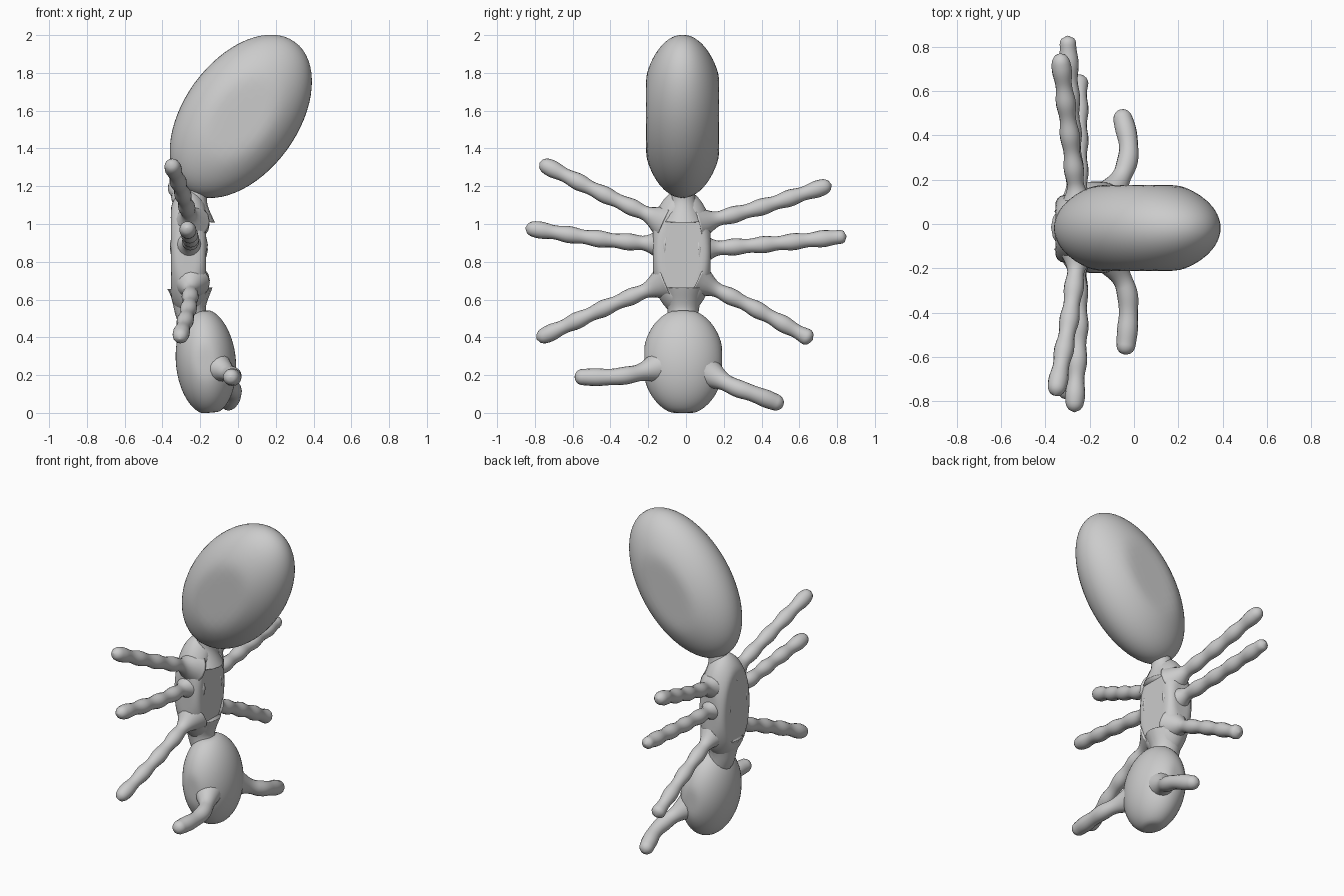
import bpy, bmesh, math
from mathutils import Vector, Matrix

if "Cube" in bpy.data.objects:
    bpy.data.objects.remove(bpy.data.objects["Cube"])


def finish(name, bm):
    bmesh.ops.recalc_face_normals(bm, faces=bm.faces)
    for f in bm.faces:
        f.smooth = True
    me = bpy.data.meshes.new(name)
    bm.to_mesh(me)
    bm.free()
    ob = bpy.data.objects.new(name, me)
    bpy.context.collection.objects.link(ob)
    return ob


def blob(name, centre, radii, limits, tilt=0):
    """Ellipsoid whose sides are flattened at the given limits."""
    bm = bmesh.new()
    bmesh.ops.create_uvsphere(bm, u_segments=48, v_segments=32, radius=1)
    for v in bm.verts:
        for i in range(3):
            v.co[i] = max(-limits[i], min(limits[i], v.co[i] * radii[i]))
    for _ in range(2):
        bmesh.ops.smooth_vert(bm, verts=bm.verts, factor=0.5,
                              use_axis_x=True, use_axis_y=True, use_axis_z=True)
    bm.transform(Matrix.Translation(centre) @ Matrix.Rotation(math.radians(tilt), 4, 'Y'))
    return finish(name, bm)


def limb(name, pts, r, flare=0.05, wave=0.004, flare_len=0.12):
    """Round-ended tube through pts, flared where it joins the body."""
    pts = [Vector(p) for p in pts]
    n, sides = 36, 16
    ext = [2 * pts[0] - pts[1]] + pts + [2 * pts[-1] - pts[-2]]
    path = []
    for i in range(len(pts) - 1):
        a, b, c, d = ext[i:i + 4]
        for k in range(n):
            t = k / n
            path.append(0.5 * (2 * b + (c - a) * t + (2 * a - 5 * b + 4 * c - d) * t * t
                               + (3 * b - a - 3 * c + d) * t ** 3))
    path.append(pts[-1])
    dist = [0]
    for a, b in zip(path, path[1:]):
        dist.append(dist[-1] + (b - a).length)
    bm = bmesh.new()
    rings = []
    for i, p in enumerate(path):
        tan = (path[min(i + 1, len(path) - 1)] - path[max(i - 1, 0)]).normalized()
        u = tan.cross(Vector((1, 0, 0))).normalized()
        w = tan.cross(u)
        s, left = dist[i], dist[-1] - dist[i]
        rad = r + wave * math.sin(s * 40) + flare * max(0, 1 - s / flare_len) ** 2
        if left < r:
            rad *= max(0.05, math.sqrt(1 - (1 - left / r) ** 2))
        rings.append([bm.verts.new(p + rad * (math.cos(a) * u + math.sin(a) * w))
                      for a in (2 * math.pi * k / sides for k in range(sides))])
    for A, B in zip(rings, rings[1:]):
        for k in range(sides):
            j = (k + 1) % sides
            bm.faces.new((A[k], A[j], B[j], B[k]))
    bm.faces.new(rings[0])
    bm.faces.new(rings[-1])
    return finish(name, bm)


# Body
blob("abdomen", (0.015, -0.018, 1.57), (0.304, 0.225, 0.488), (1, 0.194, 1), 36)
blob("thorax", (-0.262, -0.022, 0.85), (0.14, 0.175, 0.335), (0.093, 0.153, 1))
blob("head", (-0.17, -0.015, 0.27), (0.16, 0.218, 0.283), (0.16, 0.206, 0.27), -5)

# Waist and neck
limb("waist", [(-0.24, -0.015, 1.02), (-0.225, -0.015, 1.15), (-0.18, -0.015, 1.28)],
     0.06, 0.06, 0, 0.16)
limb("neck", [(-0.255, -0.015, 0.66), (-0.25, -0.015, 0.53), (-0.2, -0.015, 0.42)],
     0.08, 0.04, 0, 0.16)

# Legs: hip, knee and foot
legs = {
    "rear_leg_left": [(-0.25, -0.11, 1.01), (-0.29, -0.42, 1.15), (-0.355, -0.775, 1.325)],
    "middle_leg_left": [(-0.26, -0.11, 0.89), (-0.25, -0.45, 0.92), (-0.27, -0.85, 0.98)],
    "front_leg_left": [(-0.25, -0.11, 0.69), (-0.26, -0.42, 0.56), (-0.31, -0.79, 0.39)],
    "rear_leg_right": [(-0.25, 0.06, 1.0), (-0.29, 0.4, 1.09), (-0.335, 0.77, 1.21)],
    "middle_leg_right": [(-0.26, 0.06, 0.865), (-0.28, 0.4, 0.89), (-0.3, 0.85, 0.935)],
    "front_leg_right": [(-0.25, 0.06, 0.7), (-0.25, 0.35, 0.56), (-0.25, 0.67, 0.385)],
}
for name, pts in legs.items():
    limb(name, pts, 0.041, 0.06, 0.004, 0.14)

# Antennae
limb("antenna_left", [(-0.11, -0.15, 0.24), (-0.04, -0.28, 0.205), (-0.025, -0.4, 0.19),
                      (-0.04, -0.59, 0.19)], 0.045, 0.04, 0.002, 0.15)
limb("antenna_right", [(-0.11, 0.12, 0.21), (-0.04, 0.25, 0.14), (-0.025, 0.36, 0.1),
                       (-0.06, 0.515, 0.04)], 0.045, 0.04, 0.002, 0.15)
